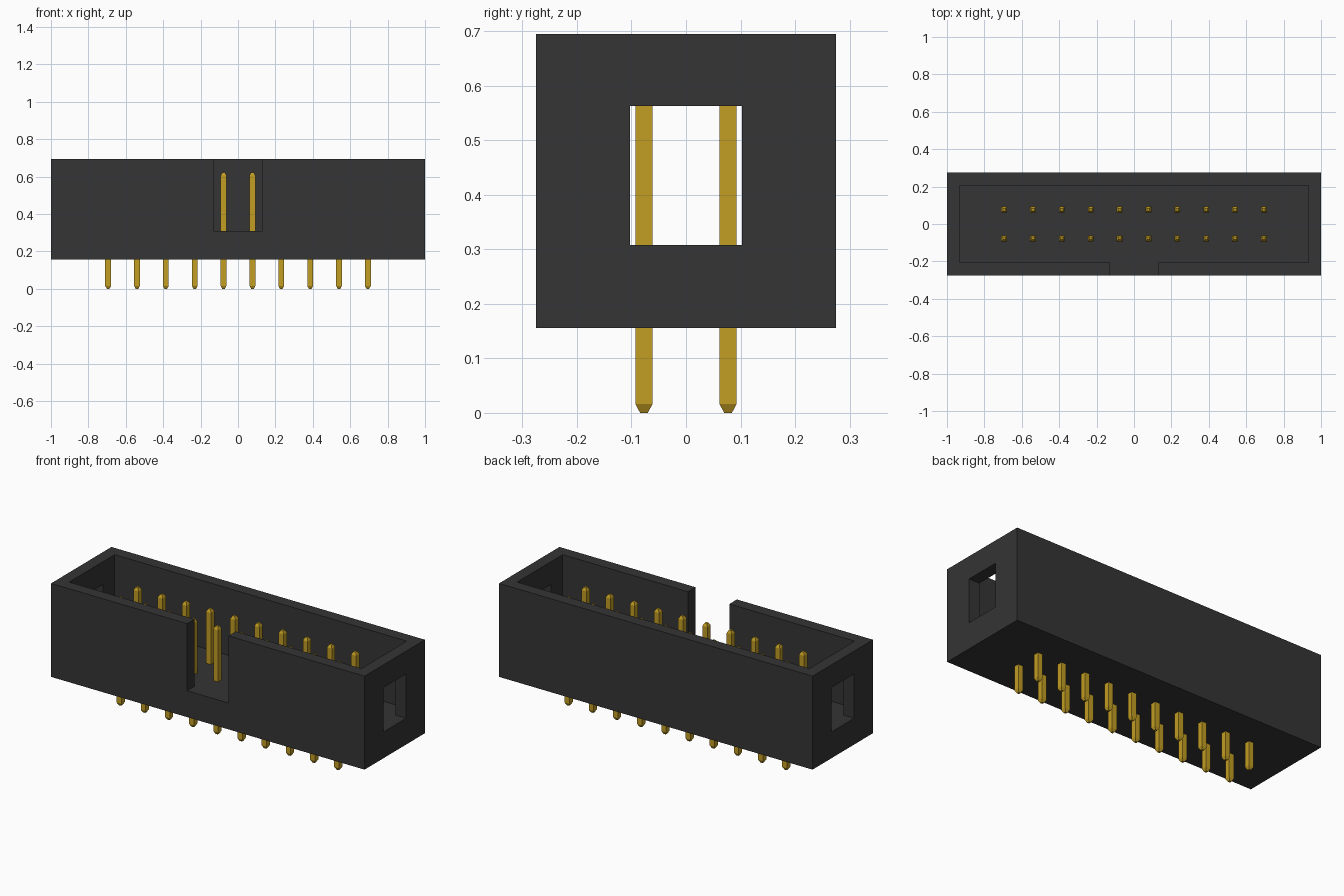
import bpy
import bmesh

if "Cube" in bpy.data.objects:
    bpy.data.objects.remove(bpy.data.objects["Cube"], do_unlink=True)


def material(name, rgb, rough):
    m = bpy.data.materials.new(name)
    m.use_nodes = True
    m.diffuse_color = (*rgb, 1)
    bsdf = next(n for n in m.node_tree.nodes if n.type == 'BSDF_PRINCIPLED')
    bsdf.inputs["Base Color"].default_value = (*rgb, 1)
    bsdf.inputs["Roughness"].default_value = rough
    return m


black = material("black plastic", (0.035, 0.035, 0.035), 0.6)
gold = material("gold", (0.54, 0.34, 0.017), 0.4)


def add_object(name, mesh, loc=(0, 0, 0)):
    ob = bpy.data.objects.new(name, mesh)
    ob.location = loc
    bpy.context.scene.collection.objects.link(ob)
    return ob


def box(name, lo, hi, mat):
    """Axis-aligned box between two corners."""
    bm = bmesh.new()
    bmesh.ops.create_cube(bm, size=1)
    for v in bm.verts:
        v.co = [(a + b) / 2 + c * (b - a) for a, b, c in zip(lo, hi, v.co)]
    mesh = bpy.data.meshes.new(name)
    bm.to_mesh(mesh)
    bm.free()
    mesh.materials.append(mat)
    return add_object(name, mesh)


BOTTOM, FLOOR, TOP = 0.156, 0.308, 0.695

# Housing: open box with a key slot in front and a window through both ends
housing = box("housing", (-1, -0.275, BOTTOM), (1, 0.275, TOP), black)
cutters = [
    box("cavity_cutter", (-0.932, -0.207, FLOOR), (0.932, 0.207, 1), black),
    box("key_slot_cutter", (-0.132, -0.4, FLOOR), (0.132, -0.1, 1), black),
    box("end_window_cutter", (-1.2, -0.103, FLOOR), (1.2, 0.103, 0.563), black),
]
bpy.context.view_layer.objects.active = housing
for cutter in cutters:
    cutter.hide_render = True
    mod = housing.modifiers.new(cutter.name, 'BOOLEAN')
    mod.operation = 'DIFFERENCE'
    mod.solver = 'EXACT'
    mod.object = cutter
    bpy.ops.object.modifier_apply(modifier=mod.name)
for cutter in cutters:
    bpy.data.objects.remove(cutter, do_unlink=True)

# Pin: square post with a blunt pyramid tip at each end
bm = bmesh.new()
rings = []
for half, z in ((0.007, 0), (0.0155, 0.016), (0.0155, 0.606), (0.007, 0.622)):
    rings.append([bm.verts.new((sx * half, sy * half, z))
                  for sx, sy in ((-1, -1), (1, -1), (1, 1), (-1, 1))])
for a, b in zip(rings, rings[1:]):
    for i in range(4):
        j = (i + 1) % 4
        bm.faces.new((a[i], a[j], b[j], b[i]))
bm.faces.new(rings[0][::-1])
bm.faces.new(rings[-1])
pin_mesh = bpy.data.meshes.new("pin")
bm.to_mesh(pin_mesh)
bm.free()
pin_mesh.materials.append(gold)

# Two rows of ten pins
PITCH = 0.1543
for row, y in (("front", -PITCH / 2), ("back", PITCH / 2)):
    for i in range(10):
        add_object(f"{row}_pin_{i + 1}", pin_mesh, ((i - 4.5) * PITCH, y, 0))
